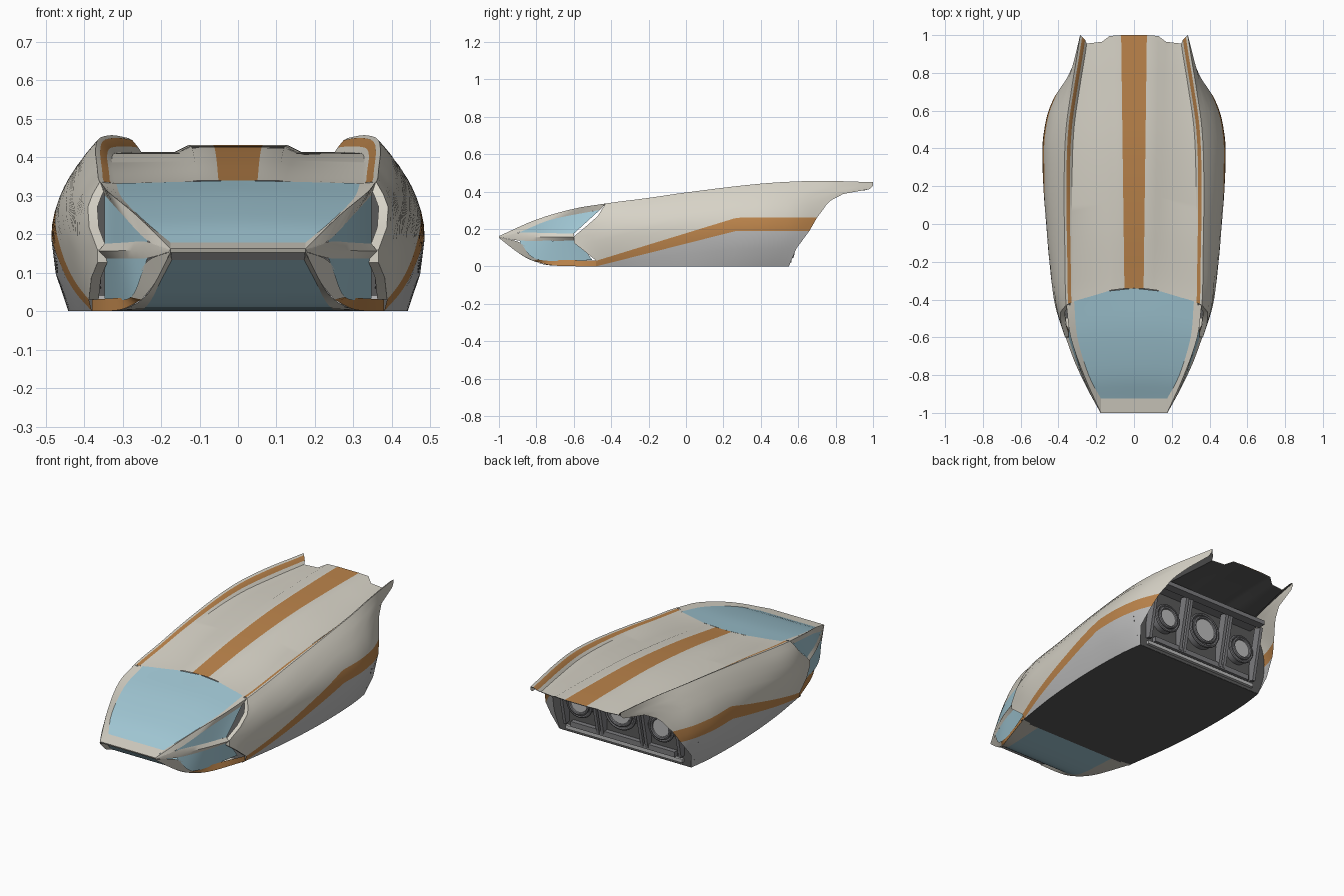
import bpy, bmesh, math
from mathutils import Vector

if "Cube" in bpy.data.objects:
    bpy.data.objects.remove(bpy.data.objects["Cube"])


def material(name, rgb):
    m = bpy.data.materials.new(name)
    m.diffuse_color = (*rgb, 1)
    m.use_nodes = True
    m.node_tree.nodes["Principled BSDF"].inputs["Base Color"].default_value = m.diffuse_color
    return m


CREAM = material("cream", (.68, .65, .57))
ORANGE = material("orange", (.50, .23, .07))
GLASS = material("glass", (.36, .58, .67))
GREY = material("grey", (.50, .50, .50))
DARK = material("dark", (.10, .10, .10))
STEEL = material("steel", (.20, .20, .21))


def at(u, table, smooth=True):
    """Interpolate a table of (key, value) pairs."""
    n = len(table)
    u = min(max(u, table[0][0]), table[-1][0])
    i = next(k for k in range(n - 1) if u <= table[k + 1][0])
    (a, p), (b, q) = table[i], table[i + 1]
    s = (u - a) / (b - a)
    if not smooth:
        return p + (q - p) * s

    def slope(k):
        lo, hi = max(k - 1, 0), min(k + 1, n - 1)
        return (table[hi][1] - table[lo][1]) / (table[hi][0] - table[lo][0]) * (b - a)
    return (p * (2*s**3 - 3*s*s + 1) + slope(i) * (s**3 - 2*s*s + s)
            + q * (3*s*s - 2*s**3) + slope(i + 1) * (s**3 - s*s))


def line(pts, n=12):
    """Smooth curve through a few points."""
    table = [(i, Vector(p)) for i, p in enumerate(pts)]
    return [at(i / n * (len(pts) - 1), table) for i in range(n + 1)]


def patch(name, lines, mats, inward=False):
    """Skin between lines on the right side, then mirror to the left."""
    n = len(lines[0])
    verts = [Vector(p) for l in lines for p in l]
    faces, ids, total = [], [], 0
    for r in range(len(lines) - 1):
        for c in range(n - 1):
            f = [r*n + c, r*n + c + 1, (r+1)*n + c + 1, (r+1)*n + c]
            a, b, d, e = [verts[i] for i in f]
            mid = (a + b + d + e) / 4
            total += (d - a).cross(e - b).dot(mid - Vector((0, mid.y * .7, .18)))
            faces.append(f)
            ids.append(r)
    if (total < 0) != inward:
        faces = [f[::-1] for f in faces]
    k = len(verts)
    verts += [Vector((-v.x, v.y, v.z)) for v in verts]
    faces += [[i + k for i in f[::-1]] for f in faces]
    me = bpy.data.meshes.new(name)
    me.from_pydata(verts, [], faces)
    used = list(dict.fromkeys(mats))
    for m in used:
        me.materials.append(m)
    for p, r in zip(me.polygons, ids + ids):
        p.material_index = used.index(mats[r])
    bm = bmesh.new()
    bm.from_mesh(me)
    bmesh.ops.remove_doubles(bm, verts=bm.verts, dist=1e-4)
    bm.to_mesh(me)
    bm.free()
    ob = bpy.data.objects.new(name, me)
    bpy.context.collection.objects.link(ob)
    return ob


def centre(pts):
    return [(0, p[1], p[2]) for p in pts]


# Hull guide curves along y
WIDE = [(-.6, .365), (-.43, .418), (-.2, .448), (0, .465), (.2, .48), (.4, .485),
        (.5, .475), (.6, .452), (.75, .385), (.85, .335), (1, .29)]
RIDGE = [(-.6, .335), (-.42, .36), (-.2, .365), (.2, .37), (.5, .36), (.75, .325), (.87, .305), (1, .285)]
RIDGE_Z = [(-.6, .305), (-.43, .336), (-.2, .366), (0, .395), (.4, .442), (.7, .457), (1, .45)]
BASE = [(-.48, .38), (-.2, .42), (.1, .44), (.4, .435), (.6, .41)]
BAND_LO = [(-.48, .0), (.27, .19), (.7, .19)]
BAND_HI = [(-.48, .03), (.27, .26), (.7, .26)]
DECK_Z = [(-.43, .33), (-.34, .338), (0, .379), (.4, .408), (.8, .413), (1, .411)]
BULGE = [(-.35, .002), (.2, .012), (1, .02)]


def side_x(y, z):
    w, zm, top = at(y, WIDE), .19, at(y, RIDGE_Z)
    if z > zm:
        r = at(y, RIDGE)
        return r + (w - r) * (1 - ((z - zm) / (top - zm)) ** 2)
    b = min(at(y, BASE), w)
    return b + (w - b) * (1 - ((zm - z) / zm) ** 2)


# Side hull with rising stripe
N = 40
rows = []


def hull_row(y0, y1, zf):
    ys = [y0 + (y1 - y0) * i / N for i in range(N + 1)]
    rows.append([(side_x(y, zf(y)), y, zf(y)) for y in ys])


hull_row(-.48, .55, lambda y: 0)
hull_row(-.48, .59, lambda y: at(y, BAND_LO, False) * .5)
hull_row(-.48, .66, lambda y: at(y, BAND_LO, False))
hull_row(-.48, .68, lambda y: (at(y, BAND_LO, False) + at(y, BAND_HI, False)) / 2)
for f, y0, y1 in [(0, -.48, .70), (.2, -.55, .73), (.35, -.6, .75), (.47, -.6, .775),
                  (.65, -.53, .84), (.8, -.47, .98), (.9, -.45, 1), (1, -.43, 1)]:
    hull_row(y0, y1, lambda y: at(y, BAND_HI, False) * (1 - f) + at(y, RIDGE_Z) * f)
patch("side_hull", rows, [GREY] * 2 + [ORANGE] * 2 + [CREAM] * 7)

# Window surround: front lip of the hull
edge = [r[0] for r in rows[4:]]
patch("hull_front_lip", [edge, [(x - .025, y + .004, z) for x, y, z in edge]], [CREAM])


# Roof deck with raised centre, valleys and outer rails
def roof_point(k, y):
    r, rz, d, b = at(y, RIDGE), at(y, RIDGE_Z), at(y, DECK_Z), at(y, BULGE)
    g = (y + .4) / 1.4
    x = [0, .05 + .018*g, .105 + .025*g, .12 + .05*g, r - .042, r - .03, r - .012, r][k]
    z = [d + b, d + b, d + b, d, d, d + .35*(rz - d), d + .85*(rz - d), rz][k]
    return Vector((x, y, z))


FRONT_X = [0, .05, .11, .125, .317, .33, .345, .358]
REAR_Y = [1, 1, .995, .965, .955, .975, .99, 1]


def roof_lines(start=None):
    out = []
    for k in range(8):
        y0 = -.34 - .7 * FRONT_X[k] ** 2 if start is None else start
        out.append([roof_point(k, y0 + (REAR_Y[k] - y0) * i / N) for i in range(N + 1)])
    return out


patch("roof_deck", roof_lines(), [ORANGE, CREAM, CREAM, CREAM, CREAM, ORANGE, CREAM])
soffit = [[p - Vector((0, 0, .004 + .03 * (1 - i / N))) for i, p in enumerate(l)] for l in roof_lines(.55)]
patch("tail_soffit", soffit, [DARK] * 7, inward=True)

# Upper windscreen and its pillars
screen = [(.175, -.925, .178), (.24, -.8, .232), (.30, -.6, .292), (.317, -.41, .332)]
mid = [(0, -.925, .178), (0, -.79, .238), (0, -.56, .303), (0, -.34, .34)]
half = [((a[0]) / 2, b[1] + (a[1] - b[1]) * .25, (a[2] + b[2]) / 2) for a, b in zip(screen, mid)]
patch("windscreen", [line(mid), line(half), line(screen)], [GLASS] * 2)
ridge = [(.175, -1, .162), (.265, -.8, .25), (.335, -.6, .308), (.358, -.43, .336)]
side_top = [(.235, -.89, .183), (.30, -.72, .25), (.347, -.46, .302)]
patch("upper_pillar", [line(screen), line(ridge), line([(.176, -1, .16)] + side_top)], [CREAM] * 2)

# Side windows split by a waist beam
beam_top = [(.235, -.89, .18), (.30, -.74, .178), (.347, -.6, .175)]
beam_low = [(.235, -.89, .138), (.30, -.74, .137), (.347, -.58, .137)]
sill = [(.24, -.885, .125), (.278, -.79, .036), (.347, -.5, .033)]
patch("upper_side_window", [line(side_top), line(beam_top)], [GLASS])
patch("lower_side_window", [line(beam_low), line(sill)], [GLASS])
patch("waist_beam", [line([(.176, -1, .16)] + beam_top),
                     line([(.177, -1, .158), (.243, -.88, .158), (.31, -.74, .157), (.362, -.6, .156)]),
                     line([(.176, -1, .155)] + beam_low)], [CREAM] * 2)

# Chin: cheek, orange sill, lower pillar and lower glass
keel = [(.176, -1, .152), (.215, -.9, .075), (.25, -.82, .03)]
patch("chin_cheek", [line([(.176, -1, .155), sill[0], sill[1]]), line(keel)], [CREAM])
patch("orange_sill", [line([sill[1], (.318, -.64, .034), (.38, -.48, .03)]),
                      line([keel[2], (.305, -.7, .004), (.38, -.48, 0)])], [ORANGE])
chin = [(.172, -.945, .133), (.20, -.88, .08), (.225, -.81, .03), (.245, -.73, .006), (.26, -.5, .002)]
patch("lower_pillar", [line(keel + [(.305, -.7, .004), (.38, -.48, 0)], 16), line(chin, 16)], [CREAM])
patch("lower_windscreen", [line(centre(chin), 16), line(chin, 16)], [GLASS])

# Blunt nose bar
nose = [(.175, -.925, .178), (.175, -1, .163), (.175, -.995, .153), (.172, -.945, .133)]
patch("nose_bar", [[(0, p[1], p[2]), p] for p in nose], [CREAM, CREAM, GREY])

# Floor
ys = [-.5 + 1.05 * i / 20 for i in range(21)]
patch("floor", [[(0, y, .001) for y in ys], [(at(y, BASE), y, .001) for y in ys]], [DARK])

# Engine bay bulkhead
zs = [.41 * i / 10 for i in range(11)]
patch("rear_bulkhead", [[(0, .548, z) for z in zs], [(side_x(.548, z) - .003, .548, z) for z in zs]], [DARK])


def finish(name, mat):
    ob = bpy.context.object
    ob.name = name
    ob.data.materials.append(mat)
    return ob


def box(name, loc, size, mat, tilt=0):
    bpy.ops.mesh.primitive_cube_add(size=1, location=loc, rotation=(tilt, 0, 0))
    ob = finish(name, mat)
    ob.scale = size
    bpy.ops.object.transform_apply(location=False, rotation=False, scale=True)


# Cross bars and struts of the engine bay
box("upper_bar", (0, .66, .362), (.70, .05, .025), STEEL)
box("upper_bar_shelf", (0, .61, .378), (.72, .12, .012), STEEL)
box("lower_bar", (0, .56, .06), (.66, .03, .03), STEEL)
box("lower_ledge", (0, .555, .03), (.74, .02, .02), GREY)
for s in (-1, 1):
    for x in (.125, .155, .365):
        box("bay_strut", (s * x, .585, .21), (.018, .05, .31), STEEL, math.radians(-12))

# Three round engines
for x, z, r in [(0, .225, .095), (-.26, .205, .075), (.26, .205, .075)]:
    turn = (math.pi / 2, 0, 0)
    bpy.ops.mesh.primitive_cylinder_add(vertices=32, radius=r, depth=.05, location=(x, .565, z), rotation=turn)
    finish("engine_housing", STEEL)
    for k, y in ((1, .592), (.78, .6)):
        bpy.ops.mesh.primitive_torus_add(major_segments=32, minor_segments=8, major_radius=r * k,
                                         minor_radius=.009, location=(x, y, z), rotation=turn)
        finish("engine_ring", STEEL)
    bpy.ops.mesh.primitive_cylinder_add(vertices=32, radius=r * .68, depth=.02, location=(x, .59, z), rotation=turn)
    finish("engine_disc", GREY)

# Smooth shading with crisp creases
bpy.ops.object.select_all(action='SELECT')
bpy.context.view_layer.objects.active = bpy.data.objects["side_hull"]
bpy.ops.object.shade_smooth_by_angle(angle=math.radians(28))
